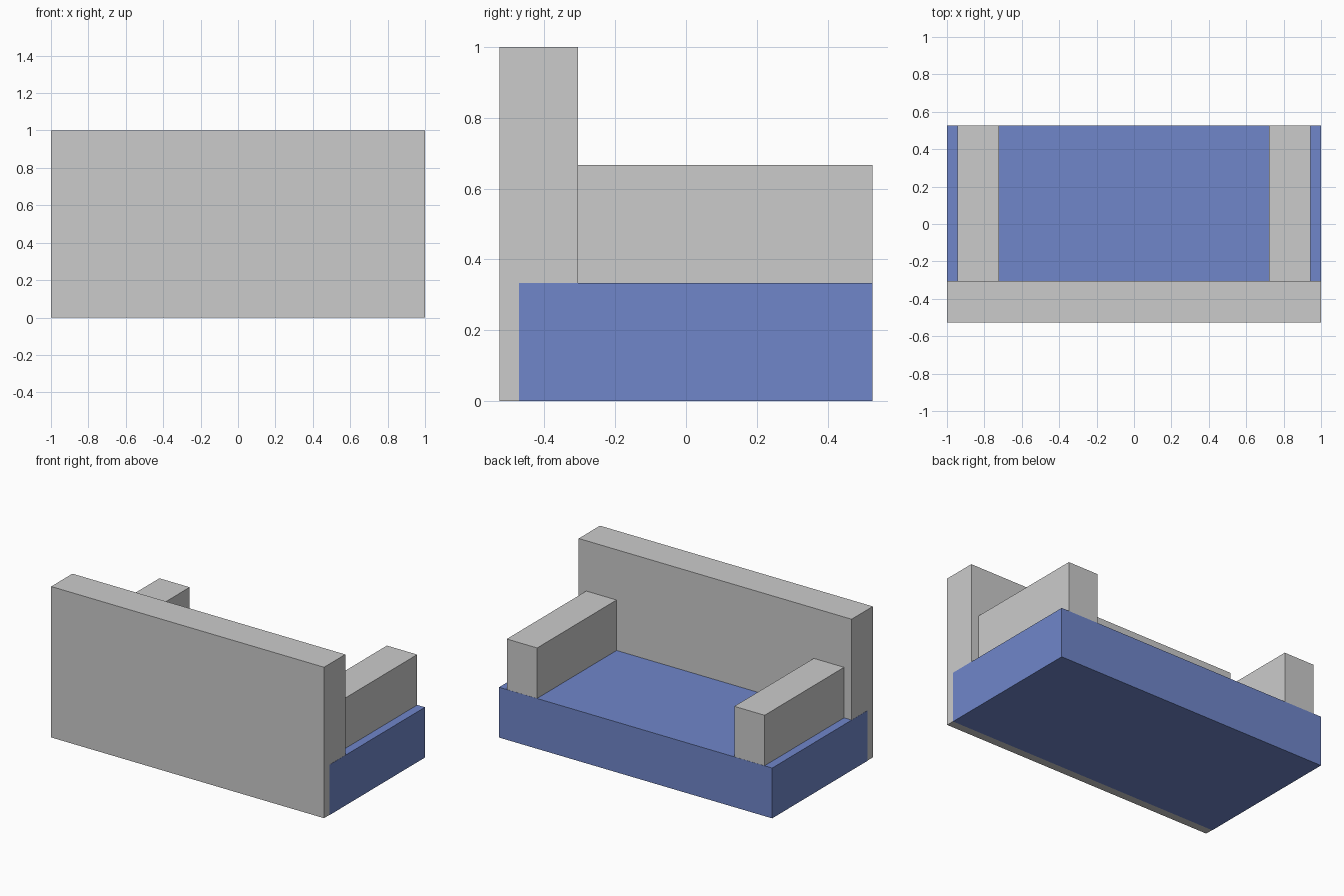
import bpy
import bmesh
from mathutils import Vector

if "Cube" in bpy.data.objects:
    bpy.data.objects.remove(bpy.data.objects["Cube"])

GAP = 0.001  # keeps overlapping grey faces just behind the blue base faces


def box(name, lo, hi, material=None):
    """Axis-aligned box between two opposite corners."""
    lo, hi = Vector(lo), Vector(hi)
    bm = bmesh.new()
    bmesh.ops.create_cube(bm, size=1)
    bmesh.ops.scale(bm, vec=hi - lo, verts=bm.verts)
    mesh = bpy.data.meshes.new(name)
    bm.to_mesh(mesh)
    bm.free()
    obj = bpy.data.objects.new(name, mesh)
    obj.location = (lo + hi) / 2
    bpy.context.collection.objects.link(obj)
    if material:
        mesh.materials.append(material)
    return obj


blue = bpy.data.materials.new("blue_fabric")
blue.diffuse_color = (0.16, 0.24, 0.59, 1)
blue.use_nodes = True
blue.node_tree.nodes["Principled BSDF"].inputs["Base Color"].default_value = blue.diffuse_color

# Seat base
box("seat_base", (-1, -0.472, 0), (1, 0.527, 0.333), blue)

# Backrest, running down to the floor behind the base
box("backrest", (-1 + GAP, -0.527, GAP), (1 - GAP, -0.305, 1))

# Armrests, let into the base and the backrest
for side, x in (("left", -0.833), ("right", 0.833)):
    box(side + "_armrest", (x - 0.111, -0.35, 0.28), (x + 0.111, 0.527 - GAP, 0.667))
